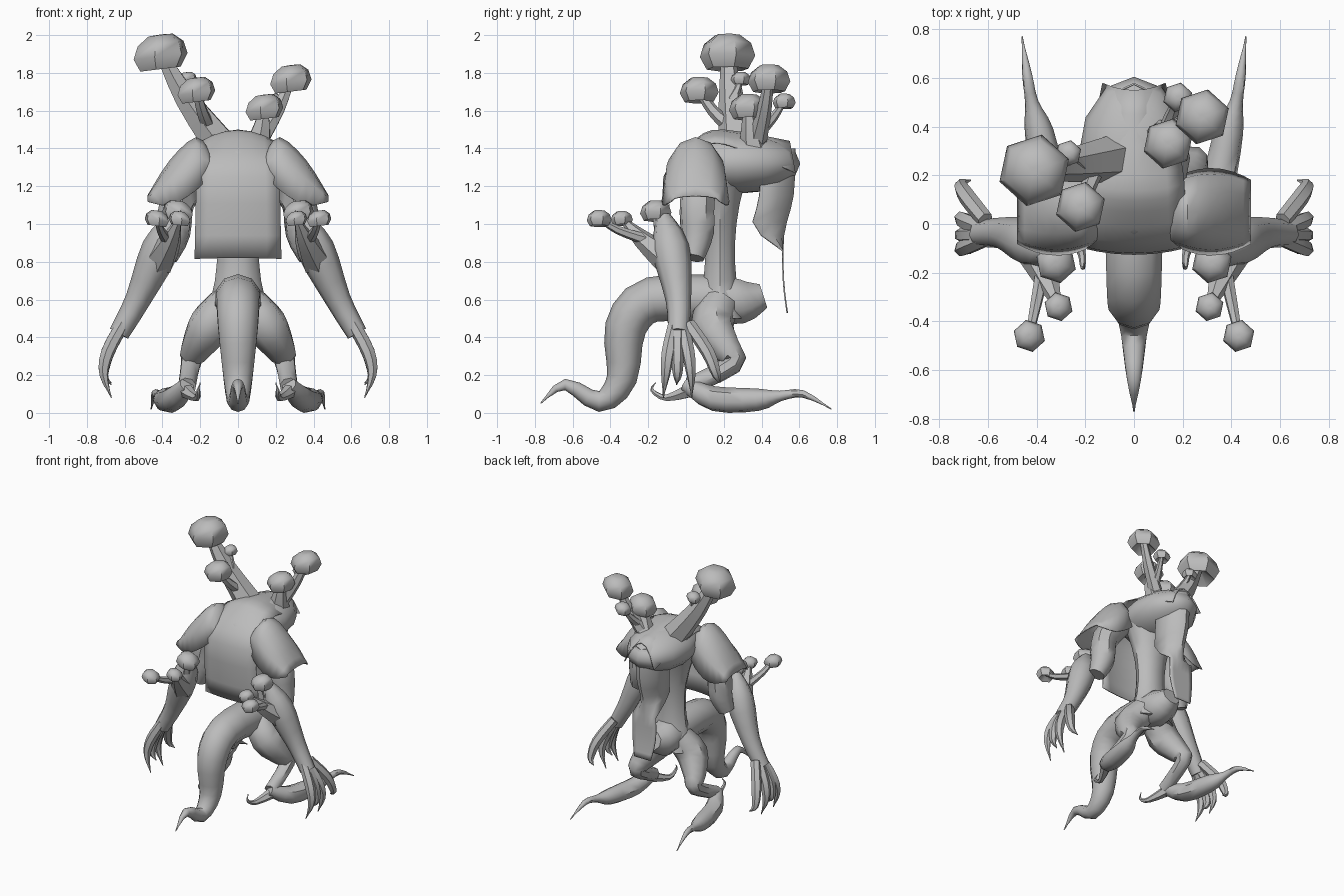
import bpy, bmesh, math
from mathutils import Vector

if "Cube" in bpy.data.objects:
    bpy.data.objects.remove(bpy.data.objects["Cube"])

grey = (.5, .5, .5, 1)
skin = bpy.data.materials.new("plain_grey")
skin.use_nodes = True
skin.diffuse_color = grey
skin.node_tree.nodes["Principled BSDF"].inputs["Base Color"].default_value = grey
parts = []


def register(ob, mirror=False, thickness=0):
    """Give a part its material and modifiers."""
    ob.data.materials.append(skin)
    if mirror:
        ob.modifiers.new("Mirror", "MIRROR").use_mirror_merge = False
    if thickness:
        ob.modifiers.new("Thickness", "SOLIDIFY").thickness = thickness
    parts.append(ob)


def bridge(name, rings, closed=True, mirror=False):
    """Join rows of points into a capped tube, or into an open sheet."""
    bm = bmesh.new()
    rows = [[bm.verts.new(point) for point in ring] for ring in rings]
    count = len(rows[0])
    for lower, upper in zip(rows, rows[1:]):
        for i in range(count if closed else count - 1):
            j = (i + 1) % count
            bm.faces.new((lower[i], lower[j], upper[j], upper[i]))
    if closed:
        bm.faces.new(rows[0])
        bm.faces.new(rows[-1])
    bmesh.ops.recalc_face_normals(bm, faces=bm.faces)
    mesh = bpy.data.meshes.new(name)
    bm.to_mesh(mesh)
    bm.free()
    ob = bpy.data.objects.new(name, mesh)
    bpy.context.collection.objects.link(ob)
    register(ob, mirror, 0 if closed else .008)


def spline(points, steps=3):
    """Smooth curve through control points of any dimension."""
    pts = [Vector(p) for p in points]
    pts = [pts[0]] + pts + [pts[-1]]
    curve = []
    for a, b, c, d in zip(pts, pts[1:], pts[2:], pts[3:]):
        for step in range(steps):
            t = step / steps
            curve.append(b + (c - a) * (t / 2) + (a - b * 2.5 + c * 2 - d / 2) * t ** 2
                         + ((b - c) * 3 + d - a) * (t ** 3 / 2))
    return curve + [pts[-1]]


def circle(sides, phase=0):
    angles = [math.tau * (k + phase) / sides for k in range(sides)]
    return [(math.cos(a), math.sin(a)) for a in angles]


def limb(name, points, sides=8, mirror=False):
    """Tapered tube through (x, y, z, radius) control points."""
    path = spline(points)
    centres = [p.to_3d() for p in path]
    rings, previous = [], Vector((0, 0, 1))
    turn = previous.to_track_quat("Z", "Y")
    for i, centre in enumerate(centres):
        ahead = centres[min(i + 1, len(path) - 1)]
        tangent = (ahead - centres[max(i - 1, 0)]).normalized()
        turn = previous.rotation_difference(tangent) @ turn
        previous = tangent
        radius = max(path[i][3], .003)
        rings.append([centre + turn @ Vector((c, s, 0)) * radius for c, s in circle(sides, .5)])
    bridge(name, rings, mirror=mirror)


def mushroom(name, root, cap, radius, stalk, mirror=False):
    """Stalk bending up from root into a faceted cap."""
    root, cap = Vector(root), Vector(cap)
    bend = root.lerp(cap, .6) - Vector((0, 0, radius / 4))
    neck = radius * .22
    limb(name + "_stalk", [(*root, stalk), (*bend, (stalk + neck) / 2), (*cap, neck)], 6, mirror)
    profile = [(.2, -.2), (.75, -.6), (1, -.15), (.85, .3), (.45, .6), (.1, .62)]
    bridge(name + "_cap", [[cap + Vector((c * wide, s * wide, high + c * wide / 8)) * radius
                            for c, s in circle(6, .3)] for wide, high in profile], mirror=mirror)


def sheet(name, rows, place, mirror=False):
    """Thin cloth: place(u, row) with u running from -1 to 1 across each row."""
    across = [k / 3 - 1 for k in range(7)]
    bridge(name, [[place(u, row) for u in across] for row in rows], False, mirror)


# Torso narrowing to a waist, and the tail stump
torso = []
for level in range(9):
    z = .5 + level / 10
    girth = .11 + .55 * (z - .85) ** 2
    torso.append([(c * girth, .18 + s * girth * .75, z) for c, s in circle(10)])
bridge("torso", torso)
limb("tail_stump", [(0, .18, .6, .13), (0, .3, .59, .125), (0, .41, .62, .07)])

# Hunched head
bpy.ops.mesh.primitive_uv_sphere_add(segments=12, ring_count=8, location=(0, .27, 1.32))
head = bpy.context.object
head.name = "head"
head.scale = (.23, .335, .16)
register(head)

# Apron rising from the chest over the back: half width, depth, height
sheet("chest_apron",
      spline([(.23, -.1, .82), (.22, -.12, 1.25), (.21, .05, 1.45), (.2, .2, 1.5), (.13, .55, 1.44)]),
      lambda u, r: (u * r.x, r.y + .03 * u * u, r.z - (r.y + .12) * u * u / 4))

# Cloth behind, wrapped round the head and hanging in a strip
sheet("back_cloth",
      spline([(.13, .58, 1.4), (.13, .57, 1.15), (.1, .52, .94), (.1, .52, .7), (.07, .54, .53)]),
      lambda u, r: (u * r.x, r.y - u * u * min(.18, max(0, r.z * 3 - 2.7)), r.z))


# Shoulder pads, each row an arch: x, hem height, top height
def pad_point(u, row):
    reach = (row.x - .15) * 3
    arch = math.cos(u * math.pi / 2) ** .8 if abs(u) < 1 else 0
    depth = .13 + .2 * reach * (1 - reach)
    return row.x, .05 + depth * math.sin(u * math.pi / 2), row.y + (row.z - row.y) * arch


sheet("shoulder_pad",
      spline([(.14, 1.27, 1.37), (.22, 1.18, 1.46), (.36, 1.1, 1.34), (.48, 1.12, 1.15)]),
      pad_point, True)

# Arms
limb("upper_arm", [(.2, .1, 1.3, .1), (.32, .06, 1.12, .095), (.34, .06, .95, .09),
                   (.38, .04, .82, .06)], mirror=True)
limb("forearm", [(.34, -.12, 1.04, .04), (.41, -.08, .87, .1), (.53, -.04, .6, .068),
                 (.63, -.04, .42, .055)], mirror=True)

# Fingers fanning out from the hand: tip depth and height
for side, tip, height in [("front", -.12, .08), ("middle", -.05, .15),
                          ("rear", .03, .08), ("thumb", .18, .16)]:
    limb(side + "_finger", [(.61, tip / 4 - .03, .47, .035), (.69, tip * .7 - .01, .32, .036),
                            (.71, tip * .9, .2, .024), (.67, tip, height, 0)], 6, True)

# Mushrooms sprouting from the forearms
mushroom("elbow_mushroom", (.4, -.08, .85), (.32, -.16, 1.07), .085, .06, True)
mushroom("inner_mushroom", (.42, -.08, .8), (.31, -.34, 1.03), .06, .085, True)
mushroom("outer_mushroom", (.38, -.22, .92), (.43, -.46, 1.03), .067, .03, True)

# Single forward tentacle leg
limb("front_leg", [(0, .18, .6, .13), (0, -.18, .6, .12), (0, -.32, .45, .11),
                   (0, -.34, .18, .08), (0, -.46, .06, .055), (0, -.64, .15, .03),
                   (0, -.77, .05, 0)], 10)

# Rear legs ending in trailing tentacles and curled toes
limb("rear_leg", [(.06, .18, .58, .1), (.15, .14, .46, .115), (.23, .22, .33, .08),
                  (.25, .25, .26, .055), (.27, .02, .14, .05)], mirror=True)
limb("rear_foot", [(.27, 0, .15, .04), (.34, .15, .075, .067), (.39, .38, .07, .06),
                   (.42, .5, .09, .028), (.44, .62, .1, .02), (.46, .77, .02, 0)], mirror=True)
limb("rear_toe", [(.29, .05, .13, .045), (.22, -.1, .08, .02), (.21, -.18, .12, .01),
                  (.2, -.16, .16, 0)], 6, True)

# Mushrooms growing from the head
mushroom("right_tall_mushroom", (-.08, .27, 1.4), (-.41, .22, 1.91), .15, .1)
mushroom("right_front_mushroom", (-.15, .25, 1.5), (-.22, .07, 1.71), .105, .04)
mushroom("right_small_mushroom", (-.22, .24, 1.65), (-.27, .29, 1.77), .055, .03)
mushroom("left_tall_mushroom", (.12, .38, 1.45), (.28, .44, 1.77), .115, .05)
mushroom("left_front_mushroom", (.1, .36, 1.4), (.14, .33, 1.62), .105, .08)
mushroom("left_small_mushroom", (.13, .38, 1.48), (.18, .52, 1.65), .062, .035)

# Smooth shading that keeps the creases
bpy.ops.object.select_all(action="DESELECT")
for ob in parts:
    ob.select_set(True)
bpy.context.view_layer.objects.active = head
bpy.ops.object.shade_smooth_by_angle(angle=math.radians(45))
